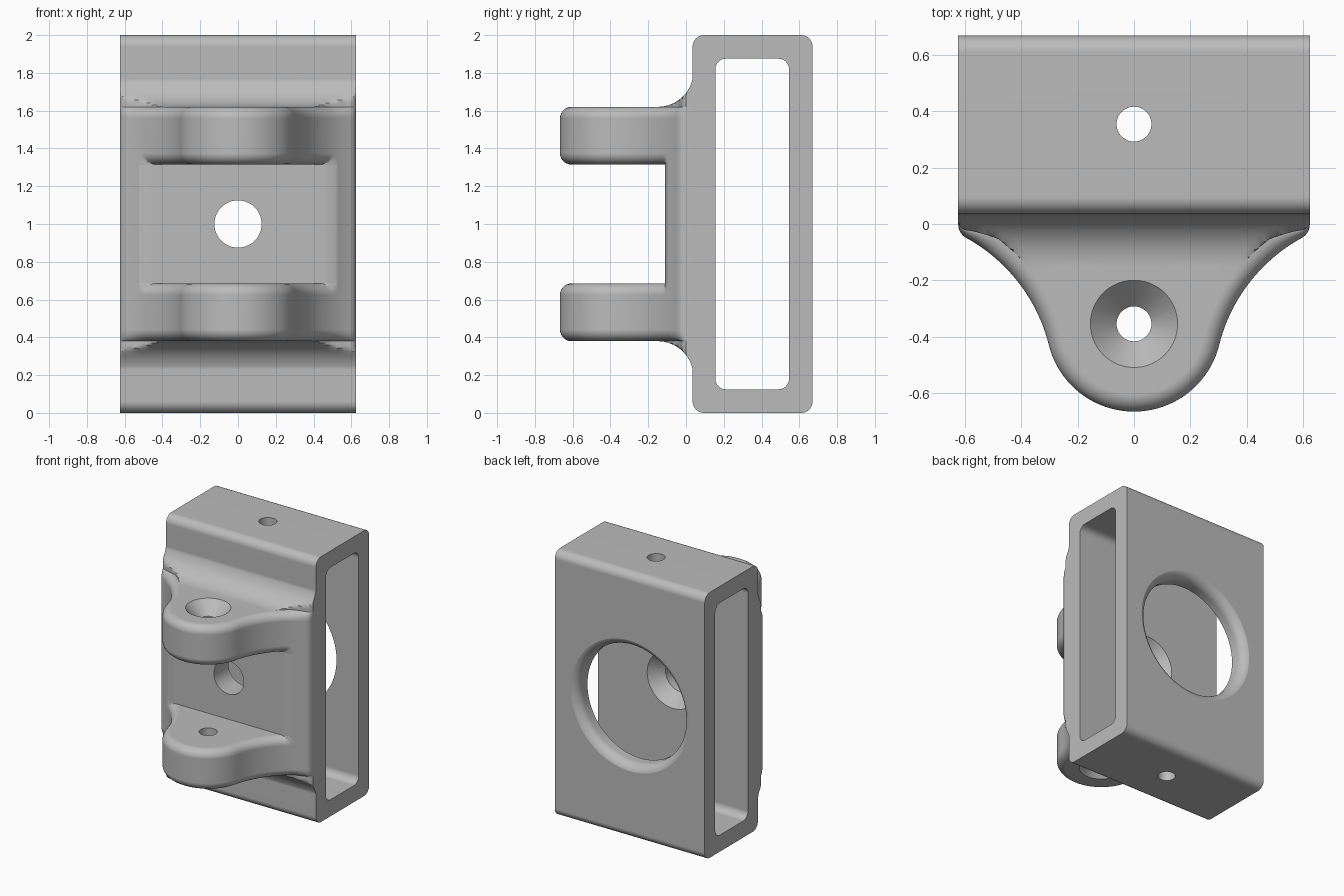
import bpy
import bmesh
from math import sin, cos, pi, radians
from mathutils import Vector

cube = bpy.data.objects.get("Cube")
if cube:
    bpy.data.objects.remove(cube, do_unlink=True)

grey = bpy.data.materials.new("plain_grey")
grey.use_nodes = True
COLOUR = (0.5, 0.5, 0.5, 1)
grey.diffuse_color = COLOUR
grey.node_tree.nodes["Principled BSDF"].inputs["Base Color"].default_value = COLOUR


def loft(name, rings):
    """Closed solid through matching rings of 3D points."""
    bm = bmesh.new()
    loops = [[bm.verts.new(p) for p in ring] for ring in rings]
    n = len(loops[0])
    for a, b in zip(loops, loops[1:]):
        for i in range(n):
            j = (i + 1) % n
            bm.faces.new((a[i], a[j], b[j], b[i]))
    bm.faces.new(loops[0])
    bm.faces.new(loops[-1])
    bmesh.ops.remove_doubles(bm, verts=bm.verts, dist=1e-5)
    bmesh.ops.recalc_face_normals(bm, faces=bm.faces)
    mesh = bpy.data.meshes.new(name)
    bm.to_mesh(mesh)
    bm.free()
    mesh.materials.append(grey)
    obj = bpy.data.objects.new(name, mesh)
    bpy.context.collection.objects.link(obj)
    return obj


def rounded_bar(name, half_x, y0, y1, z0, z1, r):
    """Bar along x with a rounded rectangular section."""
    section = []
    corners = [(y1 - r, z1 - r), (y0 + r, z1 - r), (y0 + r, z0 + r), (y1 - r, z0 + r)]
    for k, (cy, cz) in enumerate(corners):
        for i in range(9):
            a = (k + i / 8) * pi / 2
            section.append((cy + r * cos(a), cz + r * sin(a)))
    return loft(name, [[(x, y, z) for y, z in section] for x in (-half_x, half_x)])


def lathe(name, profile, place, n=72):
    """Solid of revolution; place maps (u, v, height) to a point."""
    angles = [2 * pi * i / n for i in range(n)]
    return loft(name, [[place(r * cos(a), r * sin(a), h) for a in angles]
                       for h, r in profile])


def combine(target, other, operation):
    mod = target.modifiers.new(operation.lower(), 'BOOLEAN')
    mod.operation = operation
    mod.solver = 'EXACT'
    mod.object = other
    other.hide_render = True
    bpy.context.view_layer.objects.active = target
    bpy.ops.object.modifier_apply(modifier=mod.name)
    bpy.data.objects.remove(other, do_unlink=True)


# Plan outline of the lugs: side, small corner, concave flank, round tip
HALF = 0.625
TIP = Vector((0, -0.355))
TIP_R, FLANK_R, TILT = 0.312, 0.6, radians(-14)
flank_c = TIP + (TIP_R + FLANK_R) * Vector((cos(TILT), sin(TILT)))
half = [Vector((HALF, 0.1)), Vector((HALF, 0.04))]
flank = []
for i in range(33):
    a = radians(119 + 47 * i / 32)
    flank.append(flank_c + FLANK_R * Vector((cos(a), sin(a))))
start, ctrl = Vector((HALF, 0)), Vector((HALF, -0.034))
for i in range(8):
    t = i / 8
    half.append(start * (1 - t) ** 2 + ctrl * 2 * t * (1 - t) + flank[0] * t * t)
half += flank
for i in range(1, 21):
    a = TILT + (-pi / 2 - TILT) * i / 20
    half.append(TIP + TIP_R * Vector((cos(a), sin(a))))
outline = half + [Vector((-p.x, p.y)) for p in reversed(half[:-1])]
normals = []
for i, p in enumerate(outline):
    d = outline[min(i + 1, len(outline) - 1)] - outline[max(i - 1, 0)]
    normals.append(Vector((-d.y, d.x)).normalized())

PAD = -0.11


def plan_ring(z, inset, clip, inner):
    """Outline pulled in by inset and cut off in front of y = clip."""
    ring = []
    for p, n in zip(outline, normals):
        if inner:
            q = p.copy()
            if p.y < PAD:
                q = p - n * inset
                q.y = min(q.y, PAD)
        else:
            q = p - n * inset * min(max(-p.y / 0.1, 0), 1)
        ring.append((q.x, max(q.y, clip), z))
    return ring


# Lower half as (height, inset, clip, inner edge), then mirrored upwards
LOW, HIGH, EDGE, BLEND = 0.38, 0.685, 0.06, 0.19
levels = []
quarter = [i / 10 * pi / 2 for i in range(11)]
for a in reversed(quarter):
    levels.append((LOW - BLEND + BLEND * cos(a), EDGE, -0.15 + BLEND * sin(a), False))
for a in quarter:
    levels.append((LOW + EDGE * (1 - cos(a)), EDGE * (1 - sin(a)), -9, False))
for a in quarter:
    levels.append((HIGH - EDGE * (1 - sin(a)), EDGE * (1 - cos(a)), -9, True))
levels.append((HIGH, EDGE, PAD, True))
levels += [(2 - z, d, c, k) for z, d, c, k in reversed(levels)]

# Box frame joined with the pad and its two lugs
bracket = rounded_bar("bracket", HALF, 0.035, 0.67, 0, 2, 0.06)
combine(bracket, loft("lugs", [plan_ring(*lv) for lv in levels]), 'UNION')

# Rectangular opening from side to side
combine(bracket, rounded_bar("opening", 1, 0.155, 0.545, 0.125, 1.875, 0.055), 'DIFFERENCE')

# Pin holes through both lugs, countersunk on the outer faces
pin = [(0.2, 0.165), (0.37, 0.165), (0.473, 0.062)]
pin += [(2 - z, r) for z, r in reversed(pin)]
combine(bracket, lathe("pin_hole", pin, lambda u, v, h: (u, v + TIP.y, h)), 'DIFFERENCE')

# Small hole through top and bottom walls
combine(bracket, lathe("wall_hole", [(-0.1, 0.062), (2.1, 0.062)],
                       lambda u, v, h: (u, v + 0.355, h)), 'DIFFERENCE')

# Front hole flared inside, and large back hole with a rounded rim
bore = [(-0.3, 0.125), (0.065, 0.125), (0.165, 0.225), (0.3, 0.225), (0.4, 0.44)]
bore += [(0.6 + 0.073 * sin(a), 0.44 + 0.073 * (1 - cos(a))) for a in quarter]
bore.append((0.8, 0.513))
combine(bracket, lathe("bore", bore, lambda u, v, h: (u, h, v + 1), 96), 'DIFFERENCE')

# Smooth rounded surfaces, crisp edges
bpy.ops.object.select_all(action='DESELECT')
bracket.select_set(True)
bpy.context.view_layer.objects.active = bracket
bpy.ops.object.shade_smooth_by_angle(angle=radians(30))
weighted = bracket.modifiers.new("weighted_normals", 'WEIGHTED_NORMAL')
weighted.keep_sharp = True
